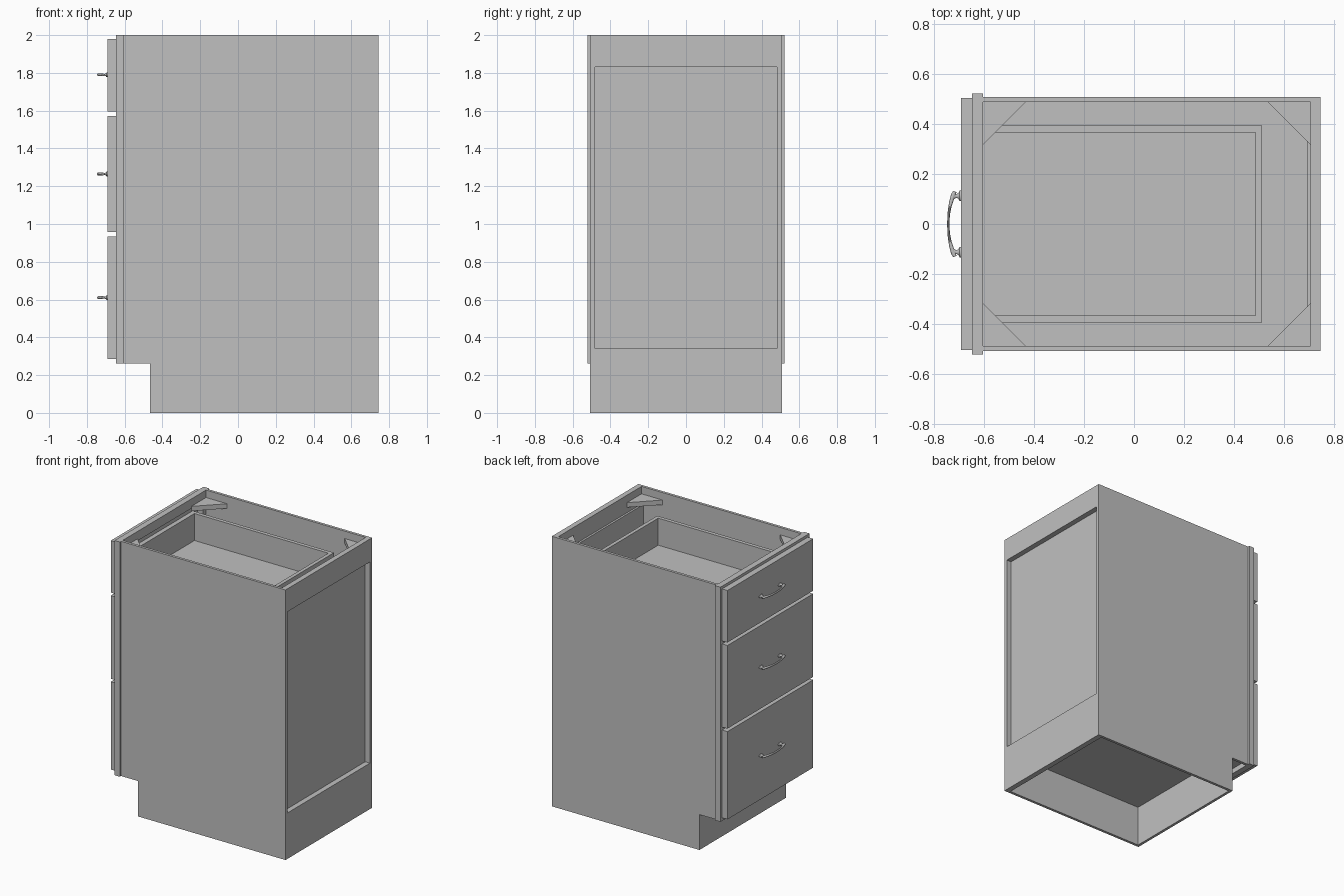
import bpy, bmesh, math
from mathutils import Matrix, Vector

cube = bpy.data.objects.get("Cube")
if cube:
    bpy.data.objects.remove(cube, do_unlink=True)

grey = bpy.data.materials.new("cabinet grey")
grey.use_nodes = True
COLOUR = (0.53, 0.53, 0.53, 1)
grey.diffuse_color = COLOUR
grey.node_tree.nodes["Principled BSDF"].inputs["Base Color"].default_value = COLOUR


def add(name, bm):
    bmesh.ops.recalc_face_normals(bm, faces=bm.faces)
    mesh = bpy.data.meshes.new(name)
    bm.to_mesh(mesh)
    bm.free()
    mesh.materials.append(grey)
    obj = bpy.data.objects.new(name, mesh)
    bpy.context.collection.objects.link(obj)
    return obj


def put_box(bm, x0, x1, y0, y1, z0, z1):
    size = Matrix.Diagonal((x1 - x0, y1 - y0, z1 - z0, 1))
    mid = Matrix.Translation(((x0 + x1) / 2, (y0 + y1) / 2, (z0 + z1) / 2))
    bmesh.ops.create_cube(bm, size=1, matrix=mid @ size)


def boxes(name, *dims):
    bm = bmesh.new()
    for d in dims:
        put_box(bm, *d)
    return add(name, bm)


def prism(name, points, offset):
    """Extrude a flat outline along an offset vector."""
    bm = bmesh.new()
    face = bm.faces.new([bm.verts.new(p) for p in points])
    new = bmesh.ops.extrude_face_region(bm, geom=[face])["geom"]
    verts = [v for v in new if isinstance(v, bmesh.types.BMVert)]
    bmesh.ops.translate(bm, verts=verts, vec=Vector(offset))
    return add(name, bm)


# Main limits of the carcass
FRONT, BACK, TOE = -0.603, 0.744, -0.465
OUT, INN = 0.507, 0.487
FRAME = -0.647
FACE = -0.691

# Side panels with the toe notch
side = [(FRONT, 0.262), (TOE, 0.262), (TOE, 0), (BACK, 0), (BACK, 2), (FRONT, 2)]
for name, s in (("left_side_panel", 1), ("right_side_panel", -1)):
    prism(name, [(x, s * INN, z) for x, z in side], (0, s * (OUT - INN), 0))

# Back rails, stiles and recessed panel
boxes("back_frame",
      (0.705, BACK, -INN, INN, 1.83, 2), (0.705, BACK, -INN, INN, 0, 0.34),
      (0.705, BACK, 0.481, INN, 0.34, 1.83), (0.705, BACK, -INN, -0.481, 0.34, 1.83))
boxes("back_panel", (0.69, 0.705, -INN, INN, 0.30, 1.87))

# Cabinet floor and toe board
boxes("floor_panel", (FRONT, 0.69, -INN, INN, 0.30, 0.325))
boxes("toe_board", (TOE, TOE + 0.02, -INN, INN, 0, 0.30))

# Face frame
boxes("face_frame",
      (FRAME, FRONT, 0.45, 0.521, 0.262, 2), (FRAME, FRONT, -0.521, -0.45, 0.262, 2),
      *[(FRAME, FRONT, -0.45, 0.45, a, b)
        for a, b in ((0.262, 0.33), (0.915, 0.97), (1.555, 1.615), (1.93, 2))])

# Triangular corner braces
for i, (x, dx) in enumerate(((FRONT, 1), (0.705, -1))):
    for s in (-1, 1):
        prism(("front" if i == 0 else "back") + "_corner_brace",
              [(x, s * INN, 1.91), (x + dx * 0.172, s * INN, 1.91),
               (x, s * (INN - 0.172), 1.91)], (0, 0, 0.035))


def drawer_box(z0, z1):
    xb, y, yi = 0.511, 0.394, 0.366
    boxes("drawer_box",
          (FRAME, xb, yi, y, z0, z1), (FRAME, xb, -y, -yi, z0, z1),
          (0.484, xb, -yi, yi, z0, z1), (FRAME, FRONT - 0.01, -yi, yi, z0, z1),
          (FRONT - 0.01, 0.484, -yi, yi, z0 + 0.01, z0 + 0.03))


def smooth(obj):
    bpy.ops.object.select_all(action="DESELECT")
    obj.select_set(True)
    bpy.context.view_layer.objects.active = obj
    bpy.ops.object.shade_smooth_by_angle(angle=math.radians(40))


def handle_post(y, z):
    """Flared post turned about the x axis."""
    profile = [(0, 0), (0.021, 0), (0.021, 0.005), (0.012, 0.009),
               (0.008, 0.016), (0.010, 0.024), (0.013, 0.031), (0, 0.036)]
    bm = bmesh.new()
    verts = [bm.verts.new((FACE - d, y + r, z)) for r, d in profile]
    edges = [bm.edges.new(p) for p in zip(verts, verts[1:])]
    bmesh.ops.spin(bm, geom=verts + edges, cent=(FACE, y, z), axis=(1, 0, 0),
                   angle=math.tau, steps=16, use_merge=True)
    bmesh.ops.remove_doubles(bm, verts=bm.verts, dist=1e-5)
    # Keep the post slim in height
    for v in bm.verts:
        v.co.z = z + (v.co.z - z) * 0.6
    smooth(add("handle_post", bm))


def handle_bar(z):
    """Bowed grip, thicker towards its ends."""
    bm = bmesh.new()
    rings, n, sides = [], 20, 10
    for i in range(n + 1):
        t = -1 + 2 * i / n
        x = -0.741 + 0.026 * abs(t) ** 2.2
        r = 0.0045 + 0.0065 * abs(t) ** 2
        if abs(t) == 1:
            r *= 0.6
        slope = Vector((0.026 * 2.2 * abs(t) ** 1.2 * (1 if t > 0 else -1), 0.13, 0))
        normal = Vector((-slope.y, slope.x, 0)).normalized()
        c = Vector((x, 0.13 * t, z))
        rings.append([bm.verts.new(c + normal * r * math.cos(a) + Vector((0, 0, 0.008 * math.sin(a))))
                      for a in (math.tau * k / sides for k in range(sides))])
    for a, b in zip(rings, rings[1:]):
        for k in range(sides):
            j = (k + 1) % sides
            bm.faces.new((a[k], a[j], b[j], b[k]))
    bm.faces.new(rings[0])
    bm.faces.new(rings[-1])
    smooth(add("handle_bar", bm))


# Drawers: front, box and handle
for z0, z1, box_z0, box_z1, grip in ((0.285, 0.935, 0.37, 0.80, 0.61),
                                     (0.957, 1.573, 1.01, 1.45, 1.265),
                                     (1.595, 1.98, 1.64, 1.87, 1.79)):
    boxes("drawer_front", (FACE, FRAME, -0.502, 0.502, z0, z1))
    drawer_box(box_z0, box_z1)
    handle_bar(grip)
    for s in (-1, 1):
        handle_post(s * 0.112, grip)
